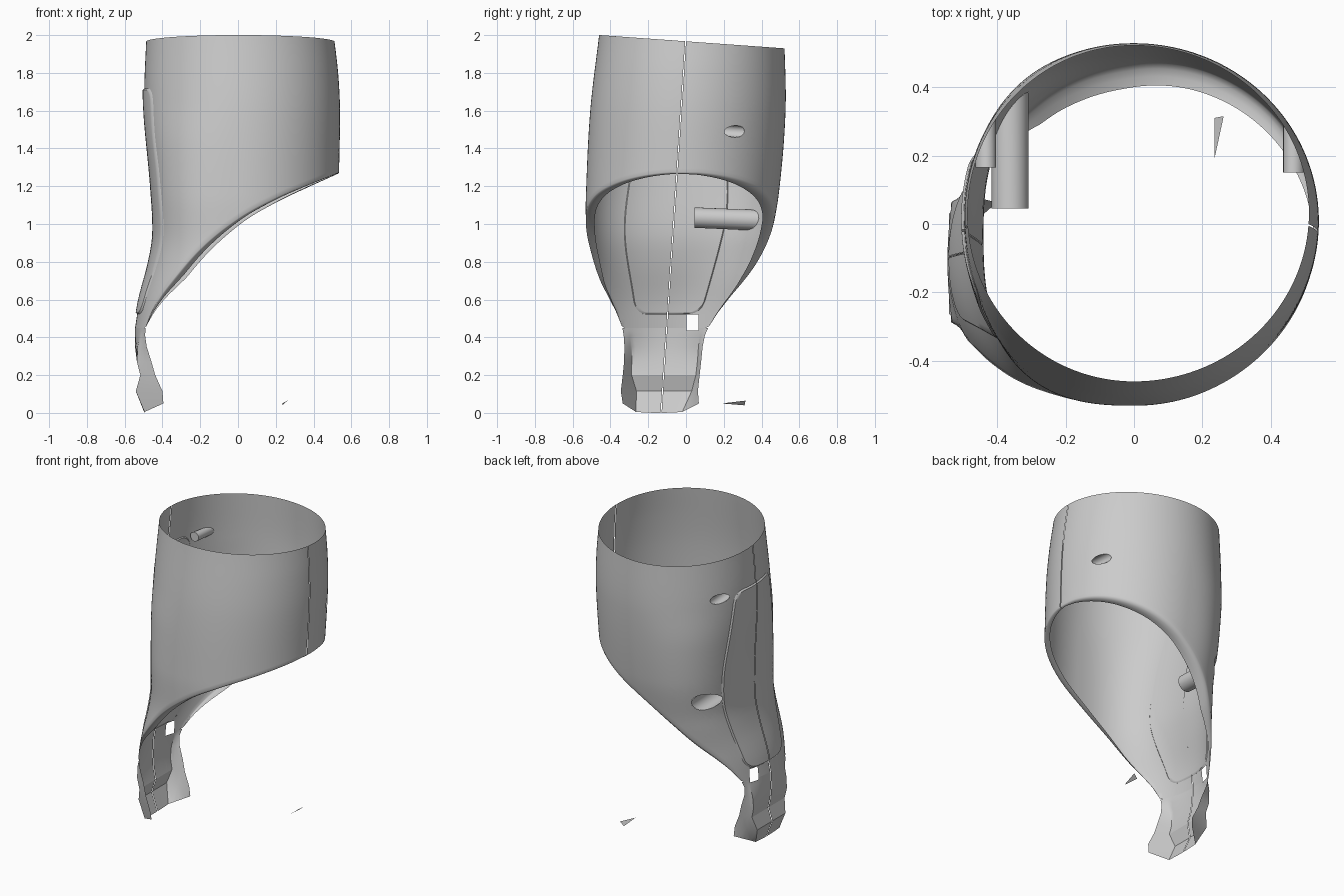
import bpy, bmesh, math
from mathutils import Vector

if "Cube" in bpy.data.objects:
    bpy.data.objects.remove(bpy.data.objects["Cube"])

grey = bpy.data.materials.new("plain grey")
grey.diffuse_color = (0.6, 0.6, 0.6, 1)
grey.use_nodes = True
grey.node_tree.nodes["Principled BSDF"].inputs["Base Color"].default_value = grey.diffuse_color


def curve(pts):
    """Smooth interpolation through (key, value) pairs."""
    n = len(pts)
    sl = [(pts[min(i + 1, n - 1)][1] - pts[max(i - 1, 0)][1]) /
          (pts[min(i + 1, n - 1)][0] - pts[max(i - 1, 0)][0]) for i in range(n)]

    def f(k):
        k = min(max(k, pts[0][0]), pts[-1][0])
        i = max(j for j in range(n - 1) if pts[j][0] <= k)
        h = pts[i + 1][0] - pts[i][0]
        t = (k - pts[i][0]) / h
        a, b = pts[i][1], pts[i + 1][1]
        return (a * (2*t**3 - 3*t*t + 1) + b * (3*t*t - 2*t**3)
                + h * sl[i] * (t**3 - 2*t*t + t) + h * sl[i + 1] * (t**3 - t*t))
    return f


# shell section by height: left radius, right radius, depth radius, depth centre, left squareness
RL = curve([(.45, .545), (.6, .52), (.8, .468), (.95, .445), (1.2, .457), (1.65, .495), (2, .485)])
RR = curve([(.9, .53), (1.27, .535), (1.6, .54), (1.8, .53), (2, .507)])
RY = curve([(.45, .515), (.65, .495), (.85, .485), (1.15, .51), (1.6, .517), (2, .49)])
CY = curve([(.45, -.11), (.65, -.085), (.85, -.05), (1.15, -.02), (1.6, .01), (2, .03)])
SQ = curve([(.45, 2), (.65, 2.2), (.85, 2.5), (1.1, 2.6), (1.4, 2.4), (1.65, 2.1), (2, 2)])
# lower rim height by x
RIM = curve([(-.49, .45), (-.45, .55), (-.38, .66), (-.2, .87), (0, 1.03), (.2, 1.14), (.4, 1.225), (.53, 1.275)])


def shell(th, z):
    c, s = math.cos(th), math.sin(th)
    e = 2 / SQ(z) if c > 0 else 1
    x = -RL(z) * c ** e if c > 0 else -RR(z) * c
    return Vector((x, CY(z) + RY(z) * math.copysign(abs(s) ** e, s), z))


def left_wall(y, z, off=0):
    d = abs(y - CY(z)) / RY(z)
    p = SQ(z)
    v = Vector((-RL(z) * max(0, 1 - d ** p) ** (1 / p), y, z))
    return v + off * Vector((v.x, y - CY(z), 0)).normalized()


def wall_y(x, z):
    p = SQ(z) if x < 0 else 2
    q = abs(x) / (RL(z) if x < 0 else RR(z))
    return CY(z) + RY(z) * max(.003, 1 - q ** p) ** (1 / p)


def skin(bm, rows, closed=False):
    vs = [[bm.verts.new(p) for p in r] for r in rows]
    n = len(vs[0])
    for a, b in zip(vs, vs[1:]):
        for i in range(n if closed else n - 1):
            j = (i + 1) % n
            bm.faces.new((a[i], a[j], b[j], b[i]))
    return vs


def cut(bm, planes, near=lambda c: True):
    """Cut a hole bounded by planes (point, outward normal)."""
    for co, no in planes:
        fs = [f for f in bm.faces if near(f.calc_center_median())]
        geom = set(fs) | {e for f in fs for e in f.edges} | {v for f in fs for v in f.verts}
        bmesh.ops.bisect_plane(bm, geom=list(geom), dist=1e-5, plane_co=co, plane_no=no)
    dead = []
    for f in bm.faces:
        c = f.calc_center_median()
        if near(c) and all((c - Vector(co)).dot(Vector(no)) < 0 for co, no in planes):
            dead.append(f)
    bmesh.ops.delete(bm, geom=dead, context='FACES')


def seam(bm):
    n = Vector((0, 1, -.066)).normalized()
    p = Vector((0, 0, 2))
    cut(bm, [(p + n * .0025, n), (p - n * .0025, -n)])


def finish(bm, name, angle=35):
    bmesh.ops.recalc_face_normals(bm, faces=bm.faces)
    me = bpy.data.meshes.new(name)
    bm.to_mesh(me)
    bm.free()
    me.materials.append(grey)
    ob = bpy.data.objects.new(name, me)
    bpy.context.collection.objects.link(ob)
    bpy.ops.object.select_all(action='DESELECT')
    ob.select_set(True)
    bpy.context.view_layer.objects.active = ob
    bpy.ops.object.shade_smooth_by_angle(angle=math.radians(angle))
    return ob


# main shell with slanted lower rim and a lip rolled inwards, deepest at the back
N, M = 176, 36
cols = []
for i in range(N):
    th = 2 * math.pi * i / N
    zb = .8
    for _ in range(60):
        zb = .5 * zb + .5 * RIM(shell(th, zb).x)
    zt = 2 - .07 * (shell(th, 1.96).y + .46) / .98
    s = math.sin(th)
    lip = min(1, max(0, (zb - .45) / .3))
    inset = lip * (.012 + (.058 if s > 0 else .035) * abs(s))
    drop = lip * (.01 + (.03 if s > 0 else .008) * abs(s))
    p = shell(th, zb)
    d = Vector((p.x, p.y - CY(zb), 0)).normalized()
    col = []
    for k in (4, 3, 2, 1):
        a = math.pi / 2 * k / 4
        col.append(p - d * inset * (1 - math.cos(a)) - Vector((0, 0, drop * math.sin(a))))
    col += [shell(th, zb + (zt - zb) * j / M) for j in range(M + 1)]
    cols.append(col)
bm = bmesh.new()
skin(bm, list(zip(*cols)), True)
bmesh.ops.remove_doubles(bm, verts=bm.verts, dist=1e-5)

# tubes: x, z, radius, inner end y
tubes = [("lower_tube", -.362, 1.022, .054, .045),
         ("left_upper_tube", -.433, 1.7, .03, .165),
         ("right_upper_tube", .467, 1.49, .031, .15)]
K = 20
for _, x, z, r, y0 in tubes:
    dirs = [Vector((math.cos(2 * math.pi * k / K), 0, math.sin(2 * math.pi * k / K))) for k in range(K)]
    cut(bm, [(Vector((x, 0, z)) + d * r, d) for d in dirs],
        lambda c: c.y > .04 and abs(c.x - x) < .15 and abs(c.z - z) < .15)
seam(bm)
# square slot beside the tongue
square = [((0, .003, 0), (0, -1, 0)), ((0, .066, 0), (0, 1, 0)),
          ((0, 0, .435), (0, 0, -1)), ((0, 0, .52), (0, 0, 1))]
cut(bm, square, lambda c: c.x < -.3 and c.z < .62 and -.1 < c.y < .2)
finish(bm, "leg_shell", 50)

for name, x, z, r, y0 in tubes:
    tb = bmesh.new()
    ring0, ring1 = [], []
    for k in range(K * 2):
        a = math.pi * k / K
        px, pz = x + r * math.cos(a), z + r * math.sin(a)
        ring0.append((px, y0, pz + .012))
        ring1.append((px, wall_y(px, pz), pz))
    vs = skin(tb, [ring0, ring1], True)
    tb.faces.new(vs[0])
    finish(tb, name)

# tongue: height, floor x, edge x, edge y low/high, floor y low/high
sections = [(.45, -.545, -.49, -.337, .117, -.285, .085), (.41, -.547, -.487, -.33, .1, -.285, .072),
            (.35, -.545, -.475, -.326, .088, -.285, .066), (.27, -.535, -.458, -.328, .08, -.287, .06),
            (.2, -.517, -.438, -.335, .072, -.288, .052), (.115, -.541, -.4, -.345, .063, -.262, .03),
            (0.005, -.495, -.395, -.335, .068, -.265, -.02)]
rows = []
S = 20
for z, xf, xe, ya, yb, ca, cb in sections:
    ze = max(z, .05)
    line = [Vector((xe, ya, ze)).lerp(Vector((xf, ca, z)), i / 4) for i in range(4)]
    line += [Vector((xf, ca + (cb - ca) * i / S, z - (.005 if z < .01 else 0) * math.sin(math.pi * i / S)))
             for i in range(S + 1)]
    line += [Vector((xf, cb, z)).lerp(Vector((xe, yb, ze)), (i + 1) / 4) for i in range(4)]
    # the upper sections blend into the curved shell
    w = min(1, max(0, (z - .27) / .18))
    w = w * w * (3 - 2 * w)
    rows.append([p.lerp(left_wall(p.y, .45) + Vector((0, 0, z - .45)), w) for p in line])
bm = bmesh.new()
skin(bm, rows)
seam(bm)
cut(bm, square)
finish(bm, "lower_tongue", 30)

# rounded side panel, raised outside and echoed inside
LO = curve([(.53, -.265), (.6, -.275), (.95, -.325), (1.25, -.295), (1.5, -.24), (1.71, -.2)])
HI = curve([(.53, .075), (.6, .1), (.95, .195), (1.1, .218), (1.25, .218), (1.71, .165)])
for name, off in (("outer_panel", .009), ("inner_panel", -.005)):
    rows = []
    z0, z1, r = .53, 1.71, .06
    zs = [z0 + d for d in (0, .004, .012, .025, .04, .06)]
    zs += [z0 + .06 + (z1 - z0 - .12) * i / 24 for i in range(1, 24)]
    zs += [z1 - d for d in (.06, .04, .025, .012, .004, 0)]
    for z in zs:
        d = min(z - z0, z1 - z, r)
        s = r - math.sqrt(r * r - (r - d) ** 2)
        a, b = LO(z) + s, HI(z) - s
        rows.append([left_wall(a + (b - a) * i / 24, z, off) for i in range(25)])
    bm = bmesh.new()
    skin(bm, rows)
    # bevelled skirt back to the shell
    rim = [e for e in bm.edges if e.is_boundary]
    ext = bmesh.ops.extrude_edge_only(bm, edges=rim)["geom"]
    for v in (g for g in ext if isinstance(g, bmesh.types.BMVert)):
        zc = max(z0, min(z1, v.co.z))
        v.co = left_wall(v.co.y, zc, -.001 if off > 0 else .001)
        v.co.y += .008 * (1 if v.co.y > -.05 else -1)
        v.co.z += .008 * (1 if zc > z1 - .03 else -1 if zc < z0 + .03 else 0)
    seam(bm)
    finish(bm, name)

# loose triangular chip on the ground
bm = bmesh.new()
bm.faces.new([bm.verts.new(p) for p in ((.235, .19, .05), (.262, .315, .065), (.235, .31, .04))])
finish(bm, "loose_chip")
